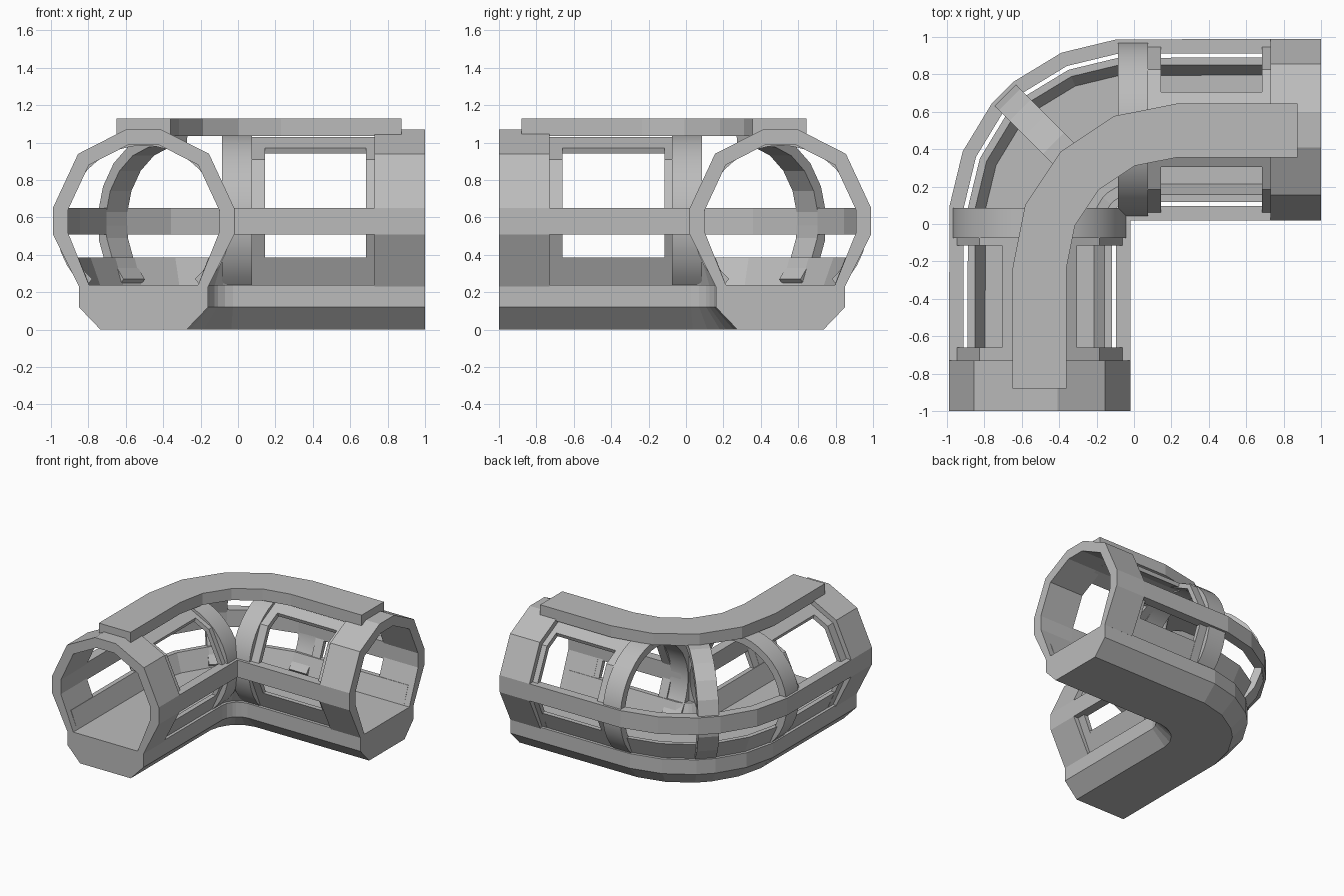
import bpy, bmesh, math
from mathutils import Vector

if "Cube" in bpy.data.objects:
    bpy.data.objects.remove(bpy.data.objects["Cube"])

grey = bpy.data.materials.new("plain grey")
grey.diffuse_color = (0.5, 0.5, 0.5, 1)
grey.use_nodes = True
grey.node_tree.nodes["Principled BSDF"].inputs["Base Color"].default_value = grey.diffuse_color

CORNER = Vector((-0.015, 0.015, 0))   # inside corner of the bend
R = 0.49                              # centre line radius
ZC = 0.575                            # tube centre height


def outward(deg):
    a = math.radians(deg)
    return Vector((-math.cos(a), math.sin(a), 0))


def station(deg, along=0, corner=CORNER, radius=R):
    """Frame on the path: centre point and outward direction."""
    u = outward(deg)
    forward = Vector((u.y, -u.x, 0))
    return corner + u * radius + forward * along, u


def left(y):
    return station(0, y - 0.015)


def right(x):
    return station(90, x + 0.015)


def sweep(name, profile, stations, smooth=False):
    """Sweep a closed (offset, height) profile through the stations."""
    bm = bmesh.new()
    rows = [[bm.verts.new(o + u * t + Vector((0, 0, z))) for t, z in profile]
            for o, u in stations]
    n = len(profile)
    for a, b in zip(rows, rows[1:]):
        for i in range(n):
            j = (i + 1) % n
            bm.faces.new((a[i], a[j], b[j], b[i]))
    # caps: long closed bands are capped by quads, small profiles by one face
    for row in (rows[0], rows[-1]):
        if n > 8:
            for i in range(n // 2 - 1):
                bm.faces.new((row[i], row[i + 1], row[n - 2 - i], row[n - 1 - i]))
        else:
            bm.faces.new(row)
    bmesh.ops.recalc_face_normals(bm, faces=bm.faces)
    me = bpy.data.meshes.new(name)
    bm.to_mesh(me)
    bm.free()
    me.materials.append(grey)
    ob = bpy.data.objects.new(name, me)
    bpy.context.collection.objects.link(ob)
    if smooth:
        bpy.ops.object.select_all(action='DESELECT')
        ob.select_set(True)
        bpy.context.view_layer.objects.active = ob
        bpy.ops.object.shade_smooth_by_angle(angle=math.radians(30))
    return ob


def half_arch(d):
    """Right half of the tube outline, inset by d and standing on the floor."""
    s = 1 - d / 0.485
    pts = [(0.485, 0.51), (0.485, 0.65), (0.35, 0.94), (0.095, 1.07)]
    return [(0.345 * s, 0.23)] + [(t * s, 0.58 + (z - 0.58) * s) for t, z in pts]


def arch(d):
    h = half_arch(d)
    return h + [(-t, z) for t, z in reversed(h)]


def band(d0, d1):
    return arch(d0) + arch(d1)[::-1]


def ring(a0, a1, n, r0=0.47, r1=0.41):
    angs = [math.radians(a0 + (a1 - a0) * i / n) for i in range(n + 1)]
    arc = lambda r: [(r * math.cos(a), ZC + r * math.sin(a)) for a in angs]
    return arc(r0) + arc(r1)[::-1]


bend = [station(a) for a in (4.7, 22.5, 40, 50, 67.5, 85.3)]
full_path = [left(-1)] + bend + [right(1)]
inner_path = [left(-0.95)] + bend + [right(0.95)]

# floor slab with chamfered underside
sweep("floor_slab", [(-0.23, 0), (0.23, 0), (0.345, 0.12), (0.345, 0.24),
                     (-0.345, 0.24), (-0.345, 0.12)], full_path)

# side rails and low wall panels on both sides of the tunnel
for side, label in ((1, "outer"), (-1, "inner")):
    sweep(label + "_rail", [(side * t, z) for t, z in
          ((0.408, 0.51), (0.485, 0.51), (0.485, 0.65), (0.408, 0.65))], full_path)
    sweep(label + "_low_panel", [(side * t, z) for t, z in
          ((0.288, 0.23), (0.316, 0.23), (0.386, 0.385), (0.347, 0.385))], inner_path)

# end collars
sweep("left_collar", band(0, 0.08), [left(-1), left(-0.73)])
sweep("right_collar", band(0, 0.08), [right(0.73), right(1)])

# window frames beside the collars and ribs
for i, (a, b) in enumerate(((-0.74, -0.66), (-0.115, -0.07))):
    sweep(f"left_window_frame_{i}", band(0.04, 0.078), [left(a), left(b)])
for i, (a, b) in enumerate(((0.07, 0.145), (0.685, 0.74))):
    sweep(f"right_window_frame_{i}", band(0.04, 0.078), [right(a), right(b)])

# ceiling panels of the straight legs
ceiling = [(0.2, 0.972), (0.09, 1.029), (-0.09, 1.029), (-0.2, 0.972),
           (-0.19, 0.943), (-0.08, 0.989), (0.08, 0.989), (0.19, 0.943)]
sweep("left_ceiling", ceiling, [left(-0.74), left(0)])
sweep("right_ceiling", ceiling, [right(0), right(0.74)])

# round ribs at the bend ends, and a half rib on the outside of the bend
sweep("left_rib", ring(-48, 228, 30), [left(-0.075), left(0.085)], True)
sweep("right_rib", ring(-48, 228, 30), [right(-0.085), right(0.075)], True)
sweep("middle_rib", ring(-48, 96, 8), [station(45, -0.08), station(45, 0.08)])

# roof beam with a wider bend of its own
C2, R2 = Vector((0.23, -0.235, 0)), 0.735
beam_path = ([station(0, -0.645, C2, R2)]
             + [station(a, 0, C2, R2) for a in (0, 22.5, 45, 67.5, 90)]
             + [station(90, 0.645, C2, R2)])
sweep("roof_beam", [(-0.144, 1.035), (0.144, 1.035), (0.144, 1.13), (-0.144, 1.13)], beam_path)
